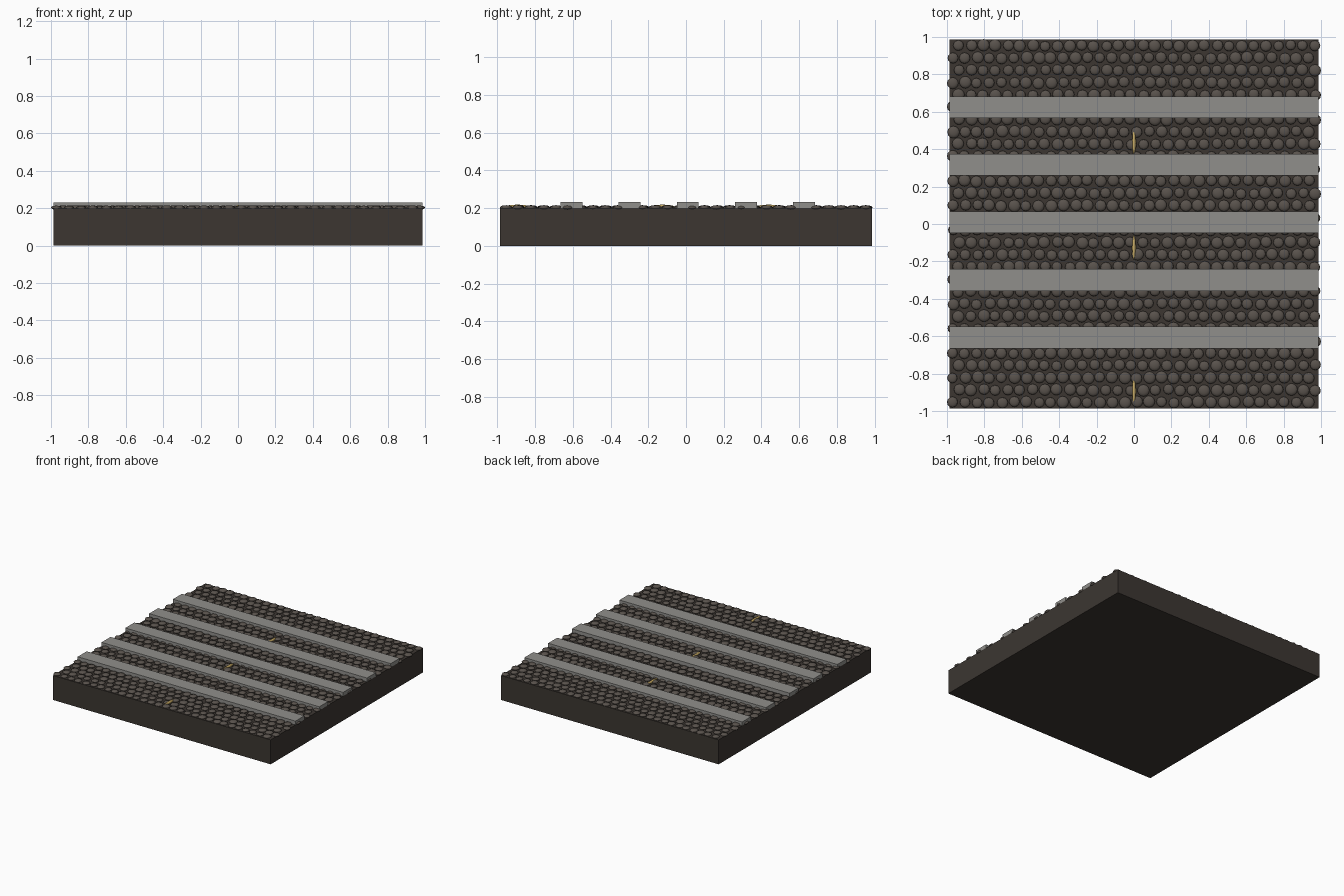
import bpy, bmesh, random
from mathutils import Vector

if "Cube" in bpy.data.objects:
    bpy.data.objects.remove(bpy.data.objects["Cube"])

random.seed(7)
HALF = 0.986


def material(name, rgb):
    m = bpy.data.materials.new(name)
    m.diffuse_color = (*rgb, 1)
    m.use_nodes = True
    m.node_tree.nodes["Principled BSDF"].inputs["Base Color"].default_value = m.diffuse_color
    return m


DARK = material("dark_earth", (0.045, 0.037, 0.031))
STONE = material("cobble_stone", (0.10, 0.085, 0.073))
GREY = material("pale_stone", (0.28, 0.275, 0.26))
GOLD = material("straw", (0.60, 0.42, 0.13))


def box(name, x, y, z, mat):
    """Box from (min, max) ranges on each axis."""
    lo, hi = Vector((x[0], y[0], z[0])), Vector((x[1], y[1], z[1]))
    bpy.ops.mesh.primitive_cube_add(size=1, location=(lo + hi) / 2)
    ob = bpy.context.object
    ob.name = name
    ob.scale = hi - lo
    ob.data.materials.append(mat)
    return ob


# Ground slab
box("ground_slab", (-HALF, HALF), (-HALF, HALF), (0, 0.2), DARK)

# Cobbles: flattened spheres in staggered rows, gathered in one mesh
bm = bmesh.new()
bmesh.ops.create_uvsphere(bm, u_segments=12, v_segments=6, radius=1)
bm.verts.index_update()
unit = [v.co.copy() for v in bm.verts]
unit_faces = [[v.index for v in f.verts] for f in bm.faces]
bm.free()

verts, faces = [], []
COUNT = 30
step = 2 * HALF / COUNT
for row in range(COUNT):
    shift = step / 4 * (-1 if row % 2 == 0 else 1)
    for col in range(COUNT):
        r = random.uniform(0.027, 0.033)
        x = -HALF + step * (col + 0.5) + shift + random.uniform(-0.005, 0.005)
        y = -HALF + step * (row + 0.5) + random.uniform(-0.004, 0.004)
        x = max(-1 + r, min(1 - r, x))
        base = len(verts)
        verts += [(x + c.x * r, y + c.y * r, 0.203 + c.z * r * 0.37) for c in unit]
        faces += [[base + i for i in f] for f in unit_faces]
mesh = bpy.data.meshes.new("cobbles")
mesh.from_pydata(verts, [], faces)
mesh.materials.append(STONE)
mesh.shade_smooth()
bpy.context.collection.objects.link(bpy.data.objects.new("cobbles", mesh))

# Raised paving strips
for i in range(5):
    y = 0.009 + 0.308 * (i - 2)
    box(f"paving_strip_{i + 1}", (-HALF, HALF), (y - 0.058, y + 0.058), (0.2, 0.231), GREY)

# Straw slivers lying along the centre line
for i, y in enumerate((-0.893, -0.125, 0.438)):
    bpy.ops.mesh.primitive_uv_sphere_add(segments=12, ring_count=8, radius=1, location=(0, y, 0.206))
    ob = bpy.context.object
    ob.name = f"straw_{i + 1}"
    ob.scale = (0.01, 0.066, 0.012)
    ob.data.materials.append(GOLD)
    bpy.ops.object.shade_smooth()
